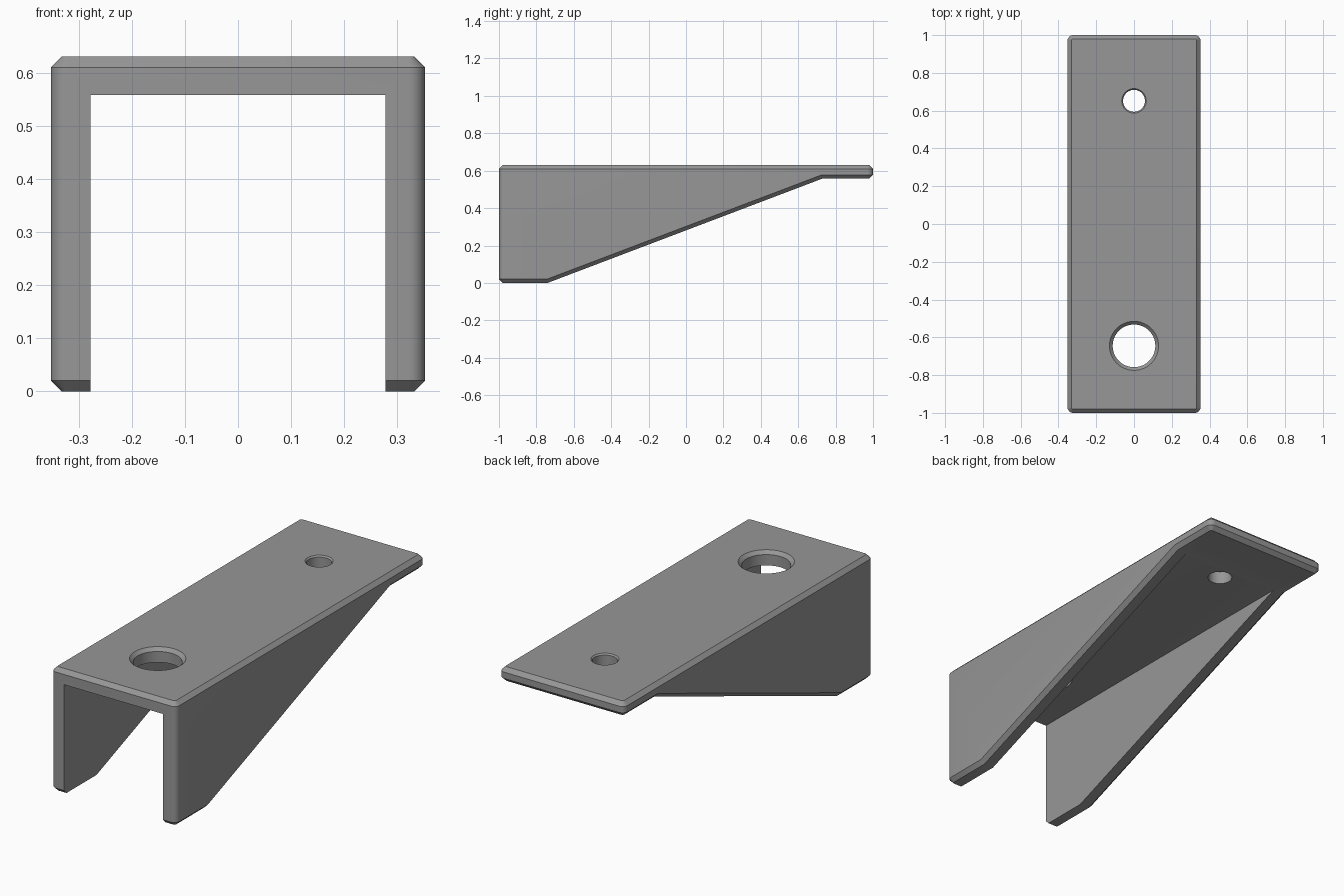
import bpy, bmesh, math

if "Cube" in bpy.data.objects:
    bpy.data.objects.remove(bpy.data.objects["Cube"])

W, H, L = 0.352, 0.63, 1.0        # half width, height, half length
CEIL, INNER = 0.558, 0.278        # underside of plate, half channel width
FILLET, CHAMFER = 0.03, 0.02

grey = bpy.data.materials.new("mid grey")
grey.diffuse_color = (0.31, 0.31, 0.31, 1)
grey.use_nodes = True
grey.node_tree.nodes["Principled BSDF"].inputs["Base Color"].default_value = grey.diffuse_color


def finish(name, bm):
    bmesh.ops.recalc_face_normals(bm, faces=bm.faces[:])
    me = bpy.data.meshes.new(name)
    bm.to_mesh(me)
    bm.free()
    me.materials.append(grey)
    ob = bpy.data.objects.new(name, me)
    bpy.context.collection.objects.link(ob)
    return ob


def extrude_profile(points, half_width):
    """Side outline (y, z) extruded across x."""
    bm = bmesh.new()
    face = bm.faces.new([bm.verts.new((-half_width, y, z)) for y, z in points])
    ext = bmesh.ops.extrude_face_region(bm, geom=[face])["geom"]
    for v in ext:
        if isinstance(v, bmesh.types.BMVert):
            v.co.x = half_width
    bmesh.ops.recalc_face_normals(bm, faces=bm.faces[:])
    return bm


def hole_cutter(name, y, radius, rim, segments=48):
    """Through hole with a chamfered top rim."""
    bm = bmesh.new()
    d = rim - radius
    rings = []
    for r, z in ((radius, CEIL - 0.1), (radius, H - d), (rim, H), (rim, H + 0.1)):
        rings.append([bm.verts.new((r * math.cos(a), y + r * math.sin(a), z))
                      for a in (2 * math.pi * i / segments for i in range(segments))])
    for lo, hi in zip(rings, rings[1:]):
        for i in range(segments):
            j = (i + 1) % segments
            bm.faces.new((lo[i], lo[j], hi[j], hi[i]))
    bm.faces.new(rings[0])
    bm.faces.new(rings[-1])
    return finish(name, bm)


# Bracket body: tapered side outline
bm = extrude_profile([(-L, 0), (-0.74, 0), (0.73, CEIL), (L, CEIL), (L, H), (-L, H)], W)

# Rounded upright corners
upright = [e for e in bm.edges
           if abs(e.verts[0].co.z - e.verts[1].co.z) > 0.01
           and abs(e.verts[0].co.y - e.verts[1].co.y) < 1e-4]
bmesh.ops.bevel(bm, geom=upright, offset=FILLET, segments=6, profile=0.5,
                affect='EDGES', clamp_overlap=True)

# Chamfer around the top and bottom outlines
bm.normal_update()
rim_edges = []
for e in bm.edges:
    if len(e.link_faces) == 2:
        a, b = sorted(abs(f.normal.z) for f in e.link_faces)
        if a < 0.1 and b > 0.5:
            rim_edges.append(e)
bmesh.ops.bevel(bm, geom=rim_edges, offset=CHAMFER, segments=1, profile=0.5,
                affect='EDGES', clamp_overlap=True)
bracket = finish("bracket", bm)

# Channel between the legs, and the two plate holes
channel = finish("channel_cutter", extrude_profile(
    [(-1.2, -0.2), (0.85, -0.2), (0.85, CEIL), (-1.2, CEIL)], INNER))
cutters = [channel,
           hole_cutter("large_hole_cutter", -0.645, 0.113, 0.13),
           hole_cutter("small_hole_cutter", 0.652, 0.058, 0.065)]

bpy.context.view_layer.objects.active = bracket
bracket.select_set(True)
for c in cutters:
    c.hide_render = True
    mod = bracket.modifiers.new(c.name, 'BOOLEAN')
    mod.operation = 'DIFFERENCE'
    mod.solver = 'EXACT'
    mod.object = c
    bpy.ops.object.modifier_apply(modifier=mod.name)
    bpy.data.objects.remove(c)

bpy.ops.object.shade_smooth_by_angle(angle=math.radians(25))
